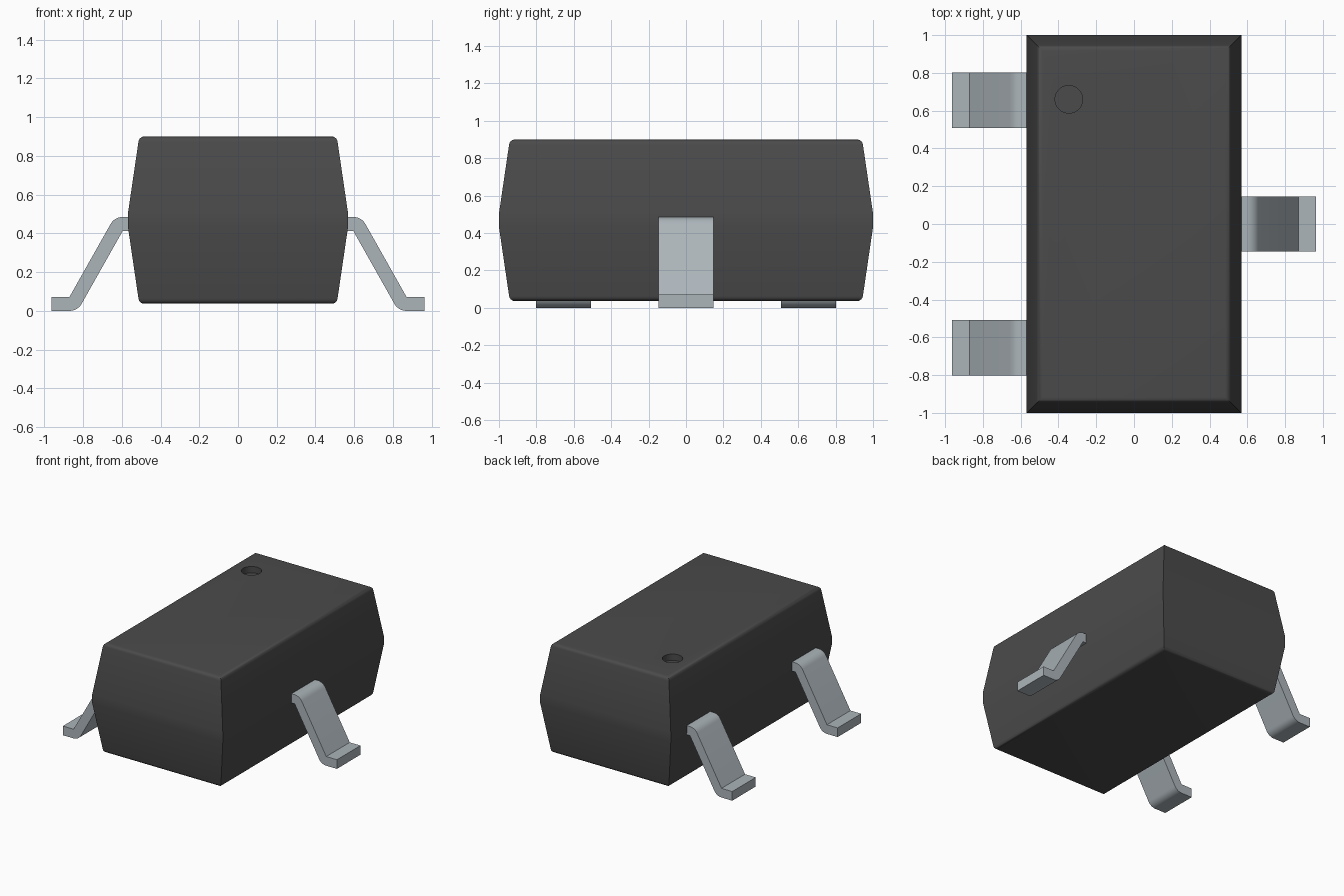
import bpy, bmesh, math

if "Cube" in bpy.data.objects:
    bpy.data.objects.remove(bpy.data.objects["Cube"])


def material(name, color):
    m = bpy.data.materials.new(name)
    m.diffuse_color = (*color, 1)
    m.use_nodes = True
    m.node_tree.nodes["Principled BSDF"].inputs["Base Color"].default_value = m.diffuse_color
    return m


BLACK = material("dark plastic", (0.07, 0.07, 0.07))
METAL = material("tinned metal", (0.41, 0.46, 0.49))


def finish(bm, name, mat, angle=35):
    bmesh.ops.recalc_face_normals(bm, faces=bm.faces)
    me = bpy.data.meshes.new(name)
    bm.to_mesh(me)
    bm.free()
    me.materials.append(mat)
    ob = bpy.data.objects.new(name, me)
    bpy.context.collection.objects.link(ob)
    shade(ob, angle)
    return ob


def shade(ob, angle):
    bpy.ops.object.select_all(action='DESELECT')
    ob.select_set(True)
    bpy.context.view_layer.objects.active = ob
    bpy.ops.object.shade_smooth_by_angle(angle=math.radians(angle))


# Body: rectangular rings following a tapered wall with rounded rims
Z0, Z1, HX, HY = 0.037, 0.90, 0.568, 1.0
MID, BELT, R = (Z0 + Z1) / 2, 0.036, 0.03
half = [(0.0, BELT)]
for i in range(6):
    a = math.radians(8 + 82 * i / 5)
    half.append((0.054 + R - R * math.cos(a), (Z1 - Z0) / 2 - R + R * math.sin(a)))
wall = [(d, MID - h) for d, h in reversed(half)] + [(d, MID + h) for d, h in half]

bm = bmesh.new()
rings = []
for d, z in wall:
    x, y = HX - d, HY - d
    rings.append([bm.verts.new((sx * x, sy * y, z))
                  for sx, sy in ((-1, -1), (1, -1), (1, 1), (-1, 1))])
for a, b in zip(rings, rings[1:]):
    for i in range(4):
        j = (i + 1) % 4
        bm.faces.new((a[i], a[j], b[j], b[i]))
bm.faces.new(rings[0])
bm.faces.new(rings[-1])
body = finish(bm, "body", BLACK)

# Round pin-one dimple cut into the top
bpy.ops.mesh.primitive_cylinder_add(vertices=48, radius=0.073, depth=0.1,
                                    location=(-0.345, 0.66, Z1))
cutter = bpy.context.object
cutter.name = "dimple_cutter"
cutter.data.materials.append(BLACK)
cut = body.modifiers.new("dimple", 'BOOLEAN')
cut.operation, cut.solver, cut.object = 'DIFFERENCE', 'EXACT', cutter
bpy.context.view_layer.objects.active = body
bpy.ops.object.modifier_apply(modifier=cut.name)
bpy.data.objects.remove(cutter)
shade(body, 35)

# Leads: gull-wing side profile, bent around two pivots at 60 degrees
T = 0.072
TOP, FOOT = (0.595, 0.485 - T), (0.870, T)


def arc(center, start, end, n=6):
    angles = [math.radians(start + (end - start) * i / n) for i in range(n + 1)]
    return [(center[0] + T * math.cos(a), center[1] + T * math.sin(a)) for a in angles]


profile = ([(0.5, 0.485)] + arc(TOP, 90, 30) + [FOOT, (0.963, T), (0.963, 0)]
           + arc(FOOT, 270, 210) + [TOP, (0.5, TOP[1])])


def lead(name, side, yc, width=0.292):
    bm = bmesh.new()
    ends = [[bm.verts.new((side * x, yc + s * width / 2, z)) for x, z in profile]
            for s in (-1, 1)]
    n = len(profile)
    for i in range(n):
        j = (i + 1) % n
        bm.faces.new((ends[0][i], ends[0][j], ends[1][j], ends[1][i]))
    for e in ends:
        bm.faces.new(e)
    finish(bm, name, METAL)


lead("right_lead", 1, 0)
lead("left_front_lead", -1, -0.655)
lead("left_back_lead", -1, 0.655)
